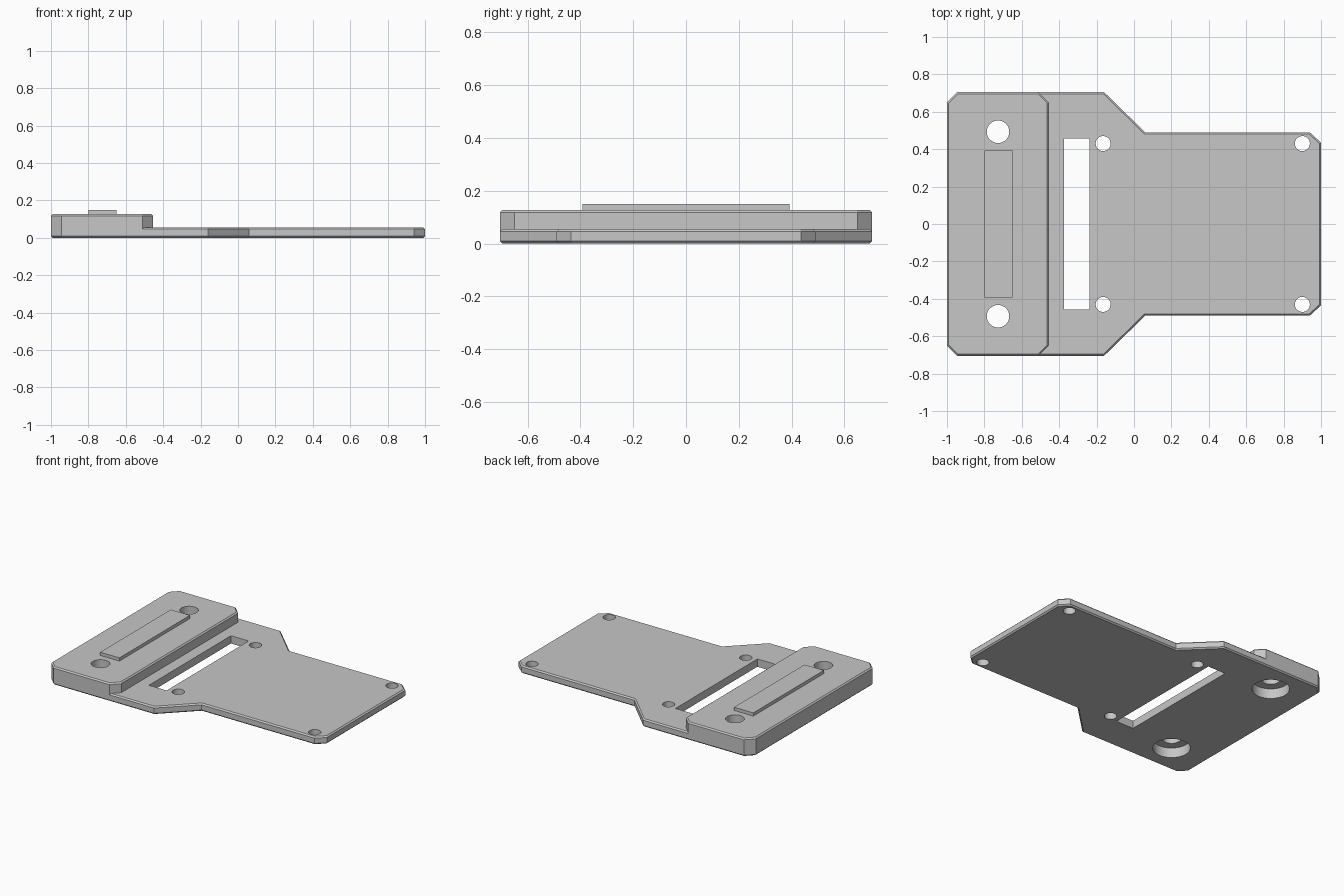
import bpy
import bmesh
from math import radians

if "Cube" in bpy.data.objects:
    bpy.data.objects.remove(bpy.data.objects["Cube"], do_unlink=True)

grey = bpy.data.materials.new("plain_grey")
grey.use_nodes = True
color = (0.57, 0.57, 0.57, 1)
grey.diffuse_color = color
grey.node_tree.nodes["Principled BSDF"].inputs["Base Color"].default_value = color

CHAMFER = 0.009


def mirrored(half):
    """Close a half outline by mirroring it across y = 0."""
    return half + [(x, -y) for x, y in reversed(half)]


def prism(name, outline, z0, z1, chamfer_heights=()):
    """Extrude an outline and chamfer the rims at the given heights."""
    bm = bmesh.new()
    face = bm.faces.new([bm.verts.new((x, y, z0)) for x, y in outline])
    top = bmesh.ops.extrude_face_region(bm, geom=[face])["geom"]
    bmesh.ops.translate(bm, vec=(0, 0, z1 - z0),
                        verts=[g for g in top if isinstance(g, bmesh.types.BMVert)])
    if not face.is_valid or len(bm.faces) < len(outline) + 2:
        bm.faces.new([v for v in bm.verts if abs(v.co.z - z0) < 1e-5])
    bmesh.ops.recalc_face_normals(bm, faces=bm.faces)
    rims = [e for e in bm.edges
            if any(all(abs(v.co.z - h) < 1e-5 for v in e.verts) for h in chamfer_heights)]
    if rims:
        bmesh.ops.bevel(bm, geom=rims, offset=CHAMFER, segments=1,
                        affect='EDGES', offset_type='OFFSET')
    mesh = bpy.data.meshes.new(name)
    bm.to_mesh(mesh)
    bm.free()
    mesh.materials.append(grey)
    obj = bpy.data.objects.new(name, mesh)
    bpy.context.collection.objects.link(obj)
    return obj


def cylinder(name, x, y, radius, z0, z1):
    bpy.ops.mesh.primitive_cylinder_add(vertices=48, radius=radius, depth=z1 - z0,
                                        location=(x, y, (z0 + z1) / 2))
    obj = bpy.context.object
    obj.name = name
    obj.data.materials.append(grey)
    return obj


def combine(target, tool, operation):
    """Apply a boolean and remove the tool object."""
    mod = target.modifiers.new("combine", 'BOOLEAN')
    mod.operation = operation
    mod.solver = 'EXACT'
    mod.object = tool
    bpy.ops.object.select_all(action='DESELECT')
    bpy.context.view_layer.objects.active = target
    target.select_set(True)
    bpy.ops.object.modifier_apply(modifier=mod.name)
    bpy.data.objects.remove(tool, do_unlink=True)


# Thin base plate, wide at one end and narrower at the other
plate = prism("mounting_plate", mirrored([
    (-1, 0.65), (-0.945, 0.705), (-0.16, 0.705),
    (0.06, 0.49), (0.94, 0.49), (1, 0.435)]), 0, 0.055, (0, 0.055))

# Thick block across the wide end
block = prism("raised_block", mirrored([
    (-1, 0.65), (-0.945, 0.705), (-0.51, 0.705), (-0.455, 0.65)]),
    0.02, 0.127, (0.127,))
combine(plate, block, 'UNION')

# Long slot beside the block
slot = prism("slot_cutter", mirrored([(-0.375, 0.457), (-0.237, 0.457)]), -0.1, 0.1)
combine(plate, slot, 'DIFFERENCE')

# Small corner holes and counterbored block holes
for side in (-1, 1):
    for x in (-0.165, 0.9):
        combine(plate, cylinder("hole_cutter", x, side * 0.43, 0.04, -0.1, 0.2), 'DIFFERENCE')
    for radius, top in ((0.12, 0.07), (0.06, 0.3)):
        combine(plate, cylinder("bore_cutter", -0.727, side * 0.493, radius, -0.1, top),
                'DIFFERENCE')

# Low rib on top of the block
rib = prism("locating_rib", mirrored([(-0.8, 0.393), (-0.65, 0.393)]), 0.12, 0.15)

# Smooth hole walls, crisp edges everywhere else
for obj in (plate, rib):
    bpy.ops.object.select_all(action='DESELECT')
    bpy.context.view_layer.objects.active = obj
    obj.select_set(True)
    bpy.ops.object.shade_smooth_by_angle(angle=radians(25))
